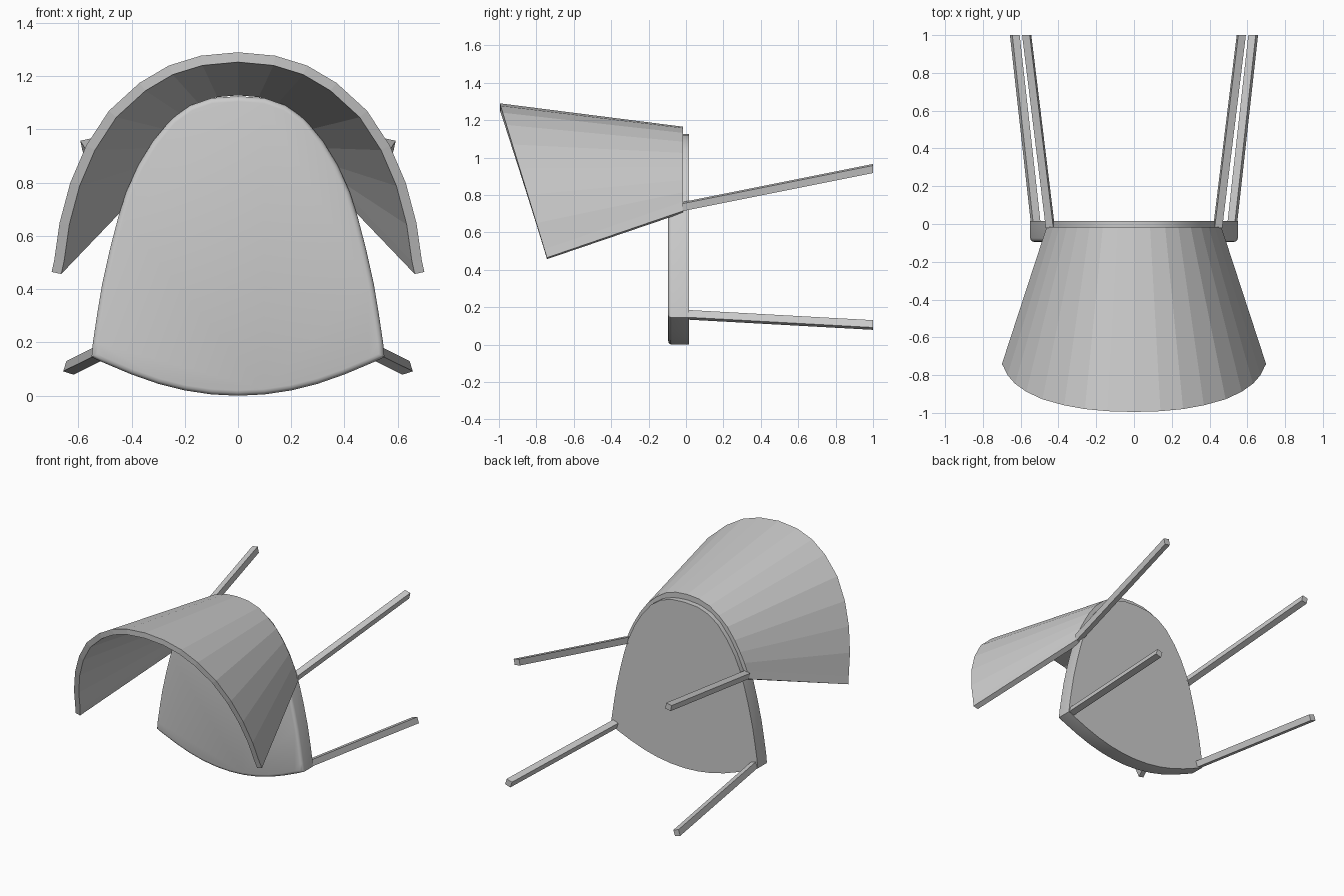
import bpy, bmesh
from math import cos, sin, radians
from mathutils import Vector

if "Cube" in bpy.data.objects:
    bpy.data.objects.remove(bpy.data.objects["Cube"])


def make_object(name, bm, smooth=None):
    bmesh.ops.recalc_face_normals(bm, faces=bm.faces)
    me = bpy.data.meshes.new(name)
    bm.to_mesh(me)
    bm.free()
    ob = bpy.data.objects.new(name, me)
    bpy.context.collection.objects.link(ob)
    if smooth:
        bpy.context.view_layer.objects.active = ob
        ob.select_set(True)
        bpy.ops.object.shade_smooth_by_angle(angle=radians(smooth))
        ob.select_set(False)
    return ob


def mirrored(half):
    """Half profile that starts at x = 0, extended to both sides."""
    return [(-x, z) for x, z in reversed(half[1:])] + list(half)


# Seat: rounded shield outline, extruded along y, softened on its upper face
top = [(0, 1.125), (.1, 1.118), (.18, 1.09), (.25, 1.04), (.32, .955), (.375, .865),
       (.42, .765), (.45, .67), (.48, .555), (.51, .42), (.53, .3), (.545, .2), (.55, .145)]
bottom = [(0, .0), (.1, .005), (.2, .02), (.3, .045), (.4, .08), (.5, .122)]
outline = mirrored(top) + mirrored(bottom)[::-1]
bm = bmesh.new()
back = bm.faces.new([bm.verts.new((x, .017, z)) for x, z in outline])
ext = bmesh.ops.extrude_face_region(bm, geom=[back], use_keep_orig=True)
moved = [g for g in ext["geom"] if isinstance(g, bmesh.types.BMVert)]
bmesh.ops.translate(bm, verts=moved, vec=(0, -.112, 0))
rim = [e for e in bm.edges if all(v.co.y < -.09 for v in e.verts)]
bmesh.ops.bevel(bm, geom=rim, offset=.02, segments=3, profile=.5, affect='EDGES')
make_object("seat", bm, 35)


# Backrest: flaring shell lofted between a small arc and a large arc
def inset(points, d):
    """Move an open profile inward along its normals."""
    out = []
    for i, p in enumerate(points):
        a = Vector(points[max(i - 1, 0)])
        b = Vector(points[min(i + 1, len(points) - 1)])
        t = (b - a).normalized()
        out.append((p[0] + t.y * d, p[1] - t.x * d))
    return out


rear = mirrored([(0, 1.165), (.085, 1.158), (.165, 1.132), (.235, 1.085), (.3, 1.025),
                 (.355, .95), (.395, .88), (.428, .815), (.448, .765), (.462, .715)])
front = mirrored([(0, 1.29), (.14, 1.277), (.26, 1.24), (.37, 1.175), (.485, 1.07),
                  (.57, .94), (.63, .8), (.67, .65), (.69, .51), (.7, .465)])


def slanted(p, z):
    return (p[0], -.995 + (1.29 - z) * .305, p[1])


bm = bmesh.new()
rear_in, front_in = inset(rear, .037), inset(front, .037)
loops = []
for i in range(len(rear)):
    z = front[i][1]
    co = [(rear[i][0], -.015, rear[i][1]), slanted(front[i], z),
          slanted(front_in[i], z), (rear_in[i][0], -.015, rear_in[i][1])]
    loops.append([bm.verts.new(c) for c in co])
for a, b in zip(loops, loops[1:]):
    for k in range(4):
        n = (k + 1) % 4
        bm.faces.new((a[k], a[n], b[n], b[k]))
bm.faces.new(loops[0])
bm.faces.new(loops[-1])
make_object("backrest_shell", bm)


# Legs: splayed square bars, cut flat at y = 1
def leg(name, start, end, side, tilt=18, size=.041):
    bm = bmesh.new()
    rings = []
    for x, y, z in (start, end):
        ring = []
        for sx, sz in ((-1, -1), (1, -1), (1, 1), (-1, 1)):
            u, w = sx * size / 2, sz * size / 2
            c, s = cos(radians(tilt)), sin(radians(tilt))
            ring.append(bm.verts.new((side * (x + u * c - w * s), y, z + u * s + w * c)))
        rings.append(ring)
    for k in range(4):
        n = (k + 1) % 4
        bm.faces.new((rings[0][k], rings[0][n], rings[1][n], rings[1][k]))
    for r in rings:
        bm.faces.new(r)
    make_object(name, bm)


for side, label in ((1, "right"), (-1, "left")):
    leg("rear_leg_" + label, (.443, -.02, .738), (.568, 1, .942), side, tilt=-12)
    leg("front_leg_" + label, (.516, -.035, .162), (.631, 1, .105), side, tilt=18)
